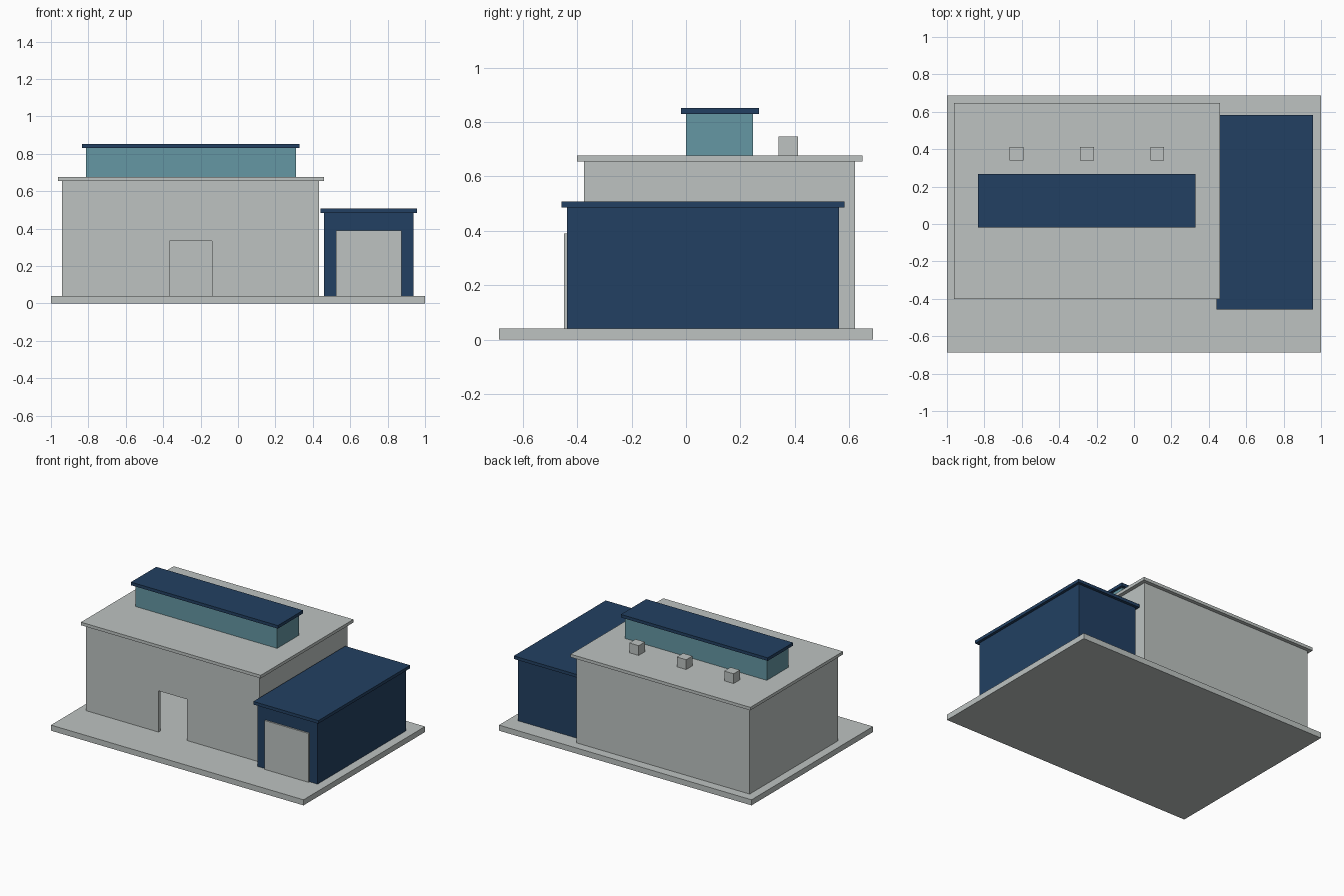
import bpy

if "Cube" in bpy.data.objects:
    bpy.data.objects.remove(bpy.data.objects["Cube"])


def material(name, rgb):
    m = bpy.data.materials.new(name)
    m.diffuse_color = (*rgb, 1)
    m.use_nodes = True
    m.node_tree.nodes["Principled BSDF"].inputs["Base Color"].default_value = m.diffuse_color
    return m


GREY = material("concrete grey", (0.51, 0.545, 0.535))
NAVY = material("navy blue", (0.016, 0.051, 0.122))
TEAL = material("teal glass", (0.13, 0.31, 0.37))


def box(name, x, y, z, mat):
    """Box spanning the (min, max) pairs x, y, z."""
    bpy.ops.mesh.primitive_cube_add(size=1, location=[sum(r) / 2 for r in (x, y, z)])
    ob = bpy.context.object
    ob.name = name
    ob.scale = [r[1] - r[0] for r in (x, y, z)]
    bpy.ops.object.transform_apply(location=False, rotation=False, scale=True)
    ob.data.materials.append(mat)
    return ob


# Ground slab
box("base_slab", (-1, 1), (-0.687, 0.687), (0, 0.04), GREY)

# Main hall: hollow shell with an open doorway
X0, X1, Y0, Y1, Z0, Z1 = -0.94, 0.433, -0.375, 0.622, 0.04, 0.655
T = 0.025
hall = box("hall_walls", (X0, X1), (Y0, Y1), (Z0, Z1), GREY)
cutters = [
    box("hall_interior_cutter", (X0 + T, X1 - T), (Y0 + T, Y1 - T), (Z0 - 0.1, Z1 + 0.1), GREY),
    box("doorway_cutter", (-0.367, -0.14), (Y0 - 0.1, Y0 + 0.1), (Z0 - 0.1, 0.335), GREY),
]
for c in cutters:
    mod = hall.modifiers.new(c.name, 'BOOLEAN')
    mod.operation = 'DIFFERENCE'
    mod.solver = 'EXACT'
    mod.object = c
bpy.context.view_layer.objects.active = hall
for c in cutters:
    bpy.ops.object.modifier_apply(modifier=c.name)
    bpy.data.objects.remove(c)
box("hall_roof", (-0.963, 0.46), (-0.4, 0.648), (Z1, 0.677), GREY)

# Raised roof light with its cap
box("roof_light_glazing", (-0.813, 0.31), (0, 0.247), (0.677, 0.83), TEAL)
box("roof_light_cap", (-0.835, 0.328), (-0.018, 0.268), (0.83, 0.852), NAVY)

# Row of roof vents
for i, x in enumerate((-0.628, -0.252, 0.124)):
    box(f"roof_vent_{i + 1}", (x - 0.037, x + 0.037), (0.34, 0.411), (0.677, 0.747), GREY)

# Side garage with loading door
box("garage_walls", (0.46, 0.937), (-0.438, 0.562), (0.04, 0.485), NAVY)
box("garage_roof", (0.442, 0.956), (-0.457, 0.582), (0.485, 0.507), NAVY)
box("garage_door", (0.525, 0.873), (-0.449, -0.438), (0.04, 0.39), GREY)
